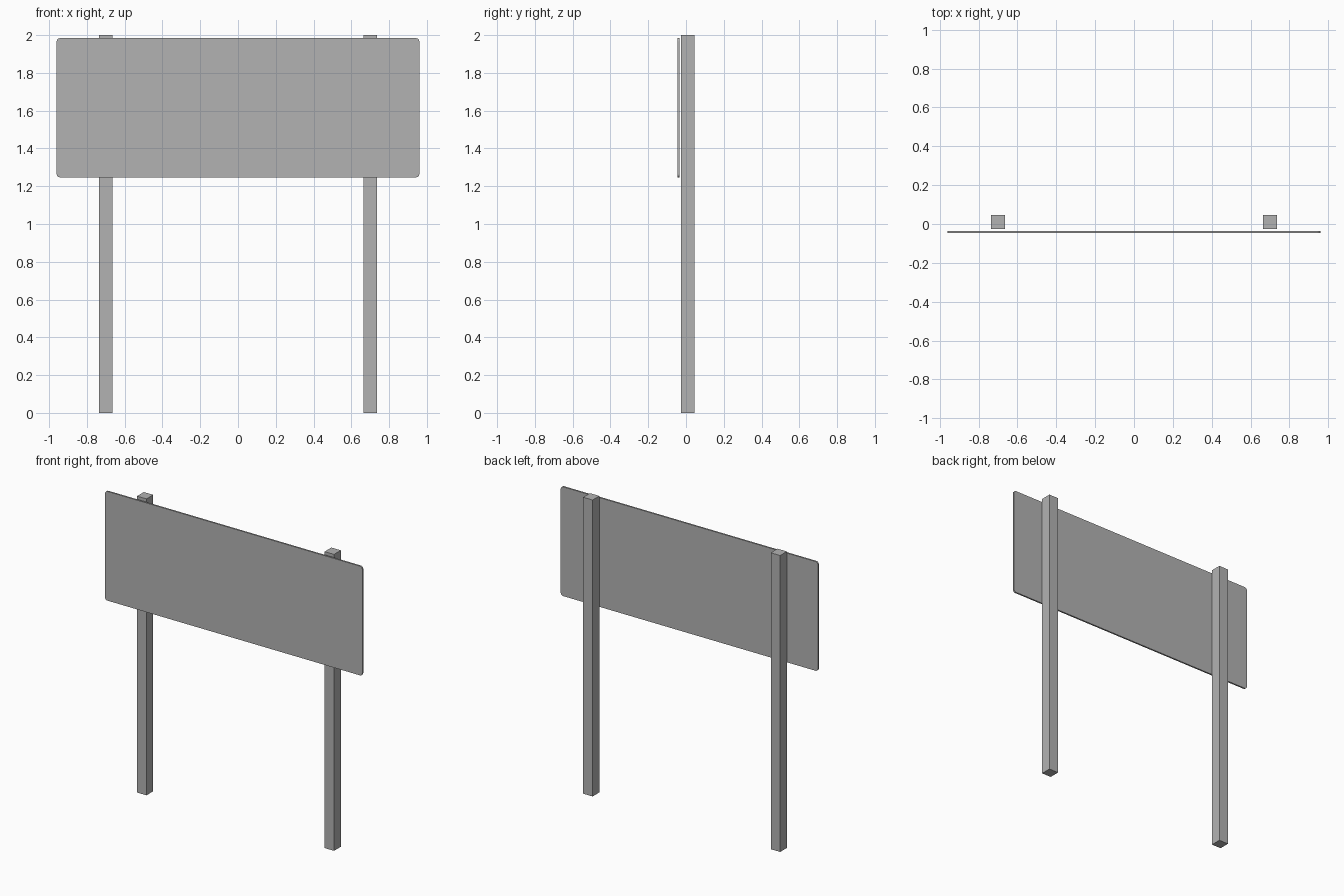
import bpy
import bmesh
from math import cos, sin, pi

cube = bpy.data.objects.get("Cube")
if cube:
    bpy.data.objects.remove(cube, do_unlink=True)

grey = bpy.data.materials.new("plain grey")
colour = (0.45, 0.45, 0.45, 1)
grey.diffuse_color = colour
grey.use_nodes = True
grey.node_tree.nodes["Principled BSDF"].inputs["Base Color"].default_value = colour


def extruded(name, outline, offset):
    """Extrude a closed outline by the offset into a solid."""
    bm = bmesh.new()
    face = bm.faces.new([bm.verts.new(p) for p in outline])
    top = bmesh.ops.extrude_face_region(bm, geom=[face], use_keep_orig=True)
    moved = [v for v in top["geom"] if isinstance(v, bmesh.types.BMVert)]
    bmesh.ops.translate(bm, verts=moved, vec=offset)
    bmesh.ops.recalc_face_normals(bm, faces=bm.faces)
    mesh = bpy.data.meshes.new(name)
    bm.to_mesh(mesh)
    bm.free()
    mesh.materials.append(grey)
    obj = bpy.data.objects.new(name, mesh)
    bpy.context.collection.objects.link(obj)
    return obj


# Square posts
half, front, back = 0.035, -0.026, 0.046
for side, x in (("right", -0.7), ("left", 0.7)):
    outline = [(x - half, front, 0), (x + half, front, 0),
               (x + half, back, 0), (x - half, back, 0)]
    extruded(side + "_post", outline, (0, 0, 2))

# Thin sign panel with rounded corners
radius, steps = 0.018, 5
half_width, bottom, top = 0.96, 1.247, 1.984
centres = [(half_width - radius, top - radius), (radius - half_width, top - radius),
           (radius - half_width, bottom + radius), (half_width - radius, bottom + radius)]
outline = []
for corner, (cx, cz) in enumerate(centres):
    for i in range(steps + 1):
        a = (corner + i / steps) * pi / 2
        outline.append((cx + radius * cos(a), -0.046, cz + radius * sin(a)))
extruded("sign_panel", outline, (0, 0.011, 0))
